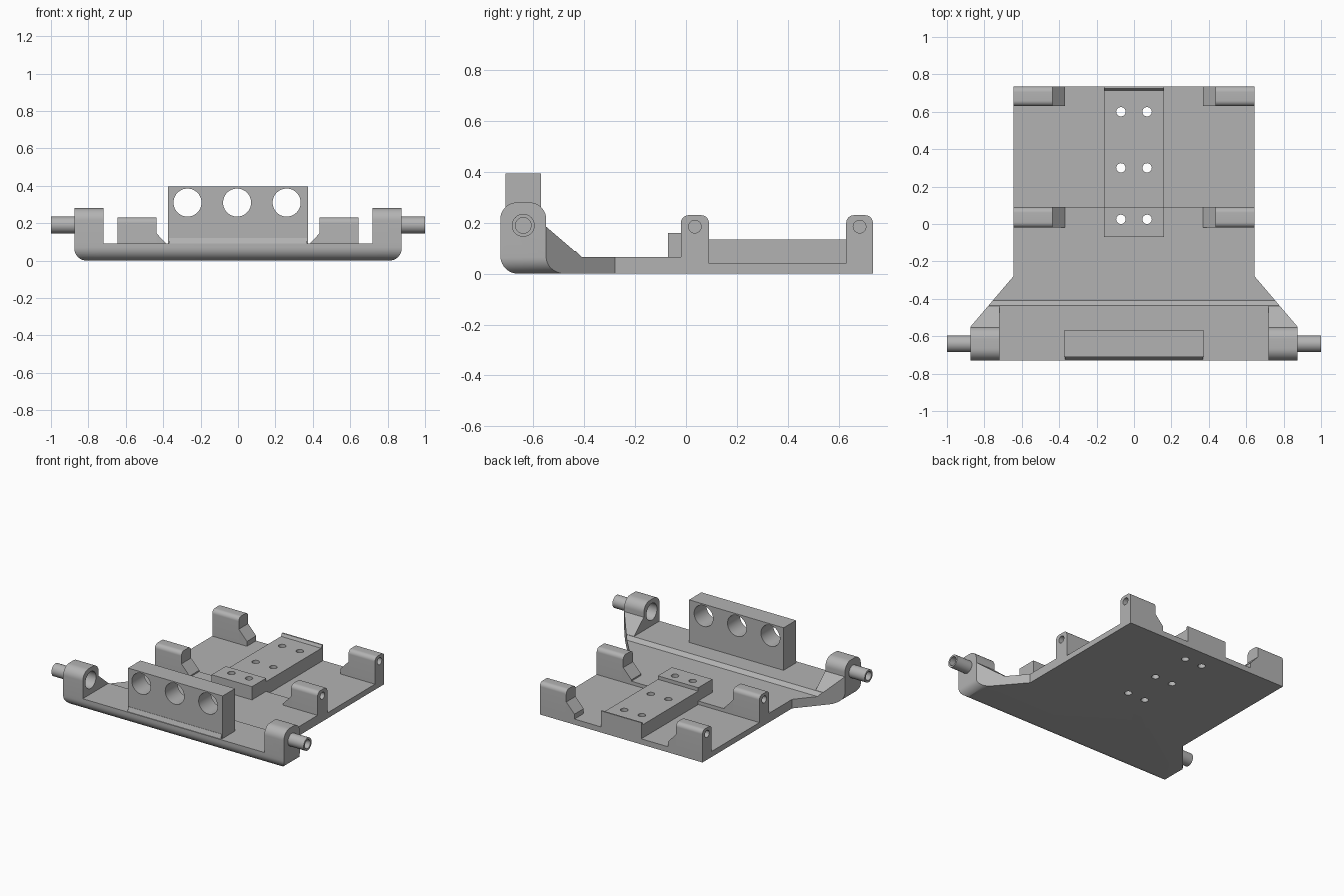
import bpy, bmesh, math
from mathutils import Vector

if "Cube" in bpy.data.objects:
    bpy.data.objects.remove(bpy.data.objects["Cube"], do_unlink=True)

grey = bpy.data.materials.new("plain_grey")
grey.use_nodes = True
colour = (0.45, 0.45, 0.45, 1)
grey.diffuse_color = colour
grey.node_tree.nodes["Principled BSDF"].inputs["Base Color"].default_value = colour


def rounded(points, steps=10):
    """Outline whose corners may carry a fillet radius as third value."""
    out = []
    for i, p in enumerate(points):
        c = Vector(p[:2])
        if len(p) < 3:
            out.append(c)
            continue
        a = (Vector(points[i - 1][:2]) - c).normalized()
        b = (Vector(points[(i + 1) % len(points)][:2]) - c).normalized()
        for k in range(steps + 1):
            t = k / steps * math.pi / 2
            out.append(c + p[2] * (a * (1 - math.sin(t)) + b * (1 - math.cos(t))))
    return out


def prism(name, points, axis, lo, hi):
    """Extrude an outline: axis x takes (y, z), y takes (x, z), z takes (x, y)."""
    place = {"x": lambda p, d: (d, p[0], p[1]),
             "y": lambda p, d: (p[0], d, p[1]),
             "z": lambda p, d: (p[0], p[1], d)}[axis]
    outline = rounded(points)
    bm = bmesh.new()
    ends = [[bm.verts.new(place(p, d)) for p in outline] for d in (lo, hi)]
    for end in ends:
        bm.faces.new(end)
    n = len(outline)
    for i in range(n):
        j = (i + 1) % n
        bm.faces.new((ends[0][i], ends[0][j], ends[1][j], ends[1][i]))
    bmesh.ops.recalc_face_normals(bm, faces=bm.faces)
    mesh = bpy.data.meshes.new(name)
    bm.to_mesh(mesh)
    bm.free()
    mesh.materials.append(grey)
    obj = bpy.data.objects.new(name, mesh)
    bpy.context.collection.objects.link(obj)
    return obj


def cylinder(name, axis, u, v, r, lo, hi, n=32):
    turn = [2 * math.pi * k / n for k in range(n)]
    return prism(name, [(u + r * math.cos(t), v + r * math.sin(t)) for t in turn], axis, lo, hi)


def combine(obj, other, operation="DIFFERENCE"):
    other.hide_render = True
    mod = obj.modifiers.new("cut", "BOOLEAN")
    mod.operation, mod.solver, mod.object = operation, "EXACT", other
    bpy.context.view_layer.objects.active = obj
    bpy.ops.object.modifier_apply(modifier=mod.name)
    bpy.data.objects.remove(other, do_unlink=True)


def span(side, a, b):
    return sorted((side * a, side * b))


# Base tray with stepped thickness and a rounded front lower edge
base = prism("base_tray", [(-.73, 0, .07), (.735, 0), (.735, .04), (.09, .04), (.09, .065),
                           (-.41, .065), (-.435, .09), (-.73, .09)], "x", -.95, .95)

# Side lugs with sloping gussets
for s in (-1, 1):
    lug = prism("lug", [(-.73, 0, .07), (-.41, 0), (-.41, .065), (-.55, .185),
                        (-.55, .28, .065), (-.73, .28, .065)], "x", *span(s, .72, .95))
    combine(base, lug, "UNION")

# Flared plan and rounded lower sides
plan = prism("plan", [(-.875, -.9), (.875, -.9), (.875, -.55), (.645, -.28), (.645, .9),
                      (-.645, .9), (-.645, -.28), (-.875, -.55)], "z", -.1, .5)
combine(base, plan, "INTERSECT")
section = prism("section", [(-.875, 0, .065), (.875, 0, .065), (.875, .6), (-.875, .6)],
                "y", -1, 1)
combine(base, section, "INTERSECT")

# Raised centre block with a front step and a rear lip
block = prism("centre_block", [(-.07, .03), (.735, .03), (.735, .155), (.725, .155), (.715, .135),
                               (.09, .135), (.09, .16), (-.07, .16)], "x", -.16, .16)

# Bolt holes through block and tray
for y in (.025, .3, .6):
    for x in (-.07, .07):
        for part in (base, block):
            combine(part, cylinder("bolt_hole", "z", x, y, .025, -.1, .3, 24))

parts = [base, block]
for s, side in ((-1, "right"), (1, "left")):
    # Lug recess and hollow pivot pin
    combine(base, cylinder("recess", "x", -.64, .19, .06, *span(s, .65, .8)))
    pin = cylinder(side + "_pivot_pin", "x", -.64, .19, .045, *span(s, .86, 1))
    combine(pin, cylinder("bore", "x", -.64, .19, .031, *span(s, .9, 1.1)))
    parts.append(pin)

    # Hinge posts with inner gussets
    for end, y0, y1 in (("front", -.02, .09), ("rear", .63, .735)):
        post = prism(f"{end}_{side}_post", [(y0, .02), (y1, .02), (y1, .23, .03), (y0, .23, .03)],
                     "x", *span(s, .435, .645))
        mid = (y0 + y1) / 2
        combine(post, cylinder("post_hole", "x", mid, .185, .025, *span(s, .5, .8), 24))
        foot = prism(f"{end}_{side}_post_gusset", [(s * .44, .02), (s * .37, .02), (s * .37, .075),
                                                   (s * .435, .145), (s * .44, .145)], "y", y0, y1)
        parts += [post, foot]

# Upright front plate with three round holes and a foot strip
plate = prism("front_plate", [(-.375, .07), (.375, .07), (.375, .395), (-.375, .395)],
              "y", -.71, -.57)
for x in (-.27, -.005, .26):
    combine(plate, cylinder("plate_hole", "y", x, .31, .075, -1, 0, 48))
strip = prism("front_plate_foot", [(-.728, .08), (-.7, .08), (-.7, .12), (-.712, .12)],
              "x", -.37, .37)
parts += [plate, strip]

# Smooth the rounded surfaces, keep the edges crisp
bpy.ops.object.select_all(action="DESELECT")
for part in parts:
    part.select_set(True)
bpy.context.view_layer.objects.active = base
bpy.ops.object.shade_smooth_by_angle(angle=math.radians(25))
